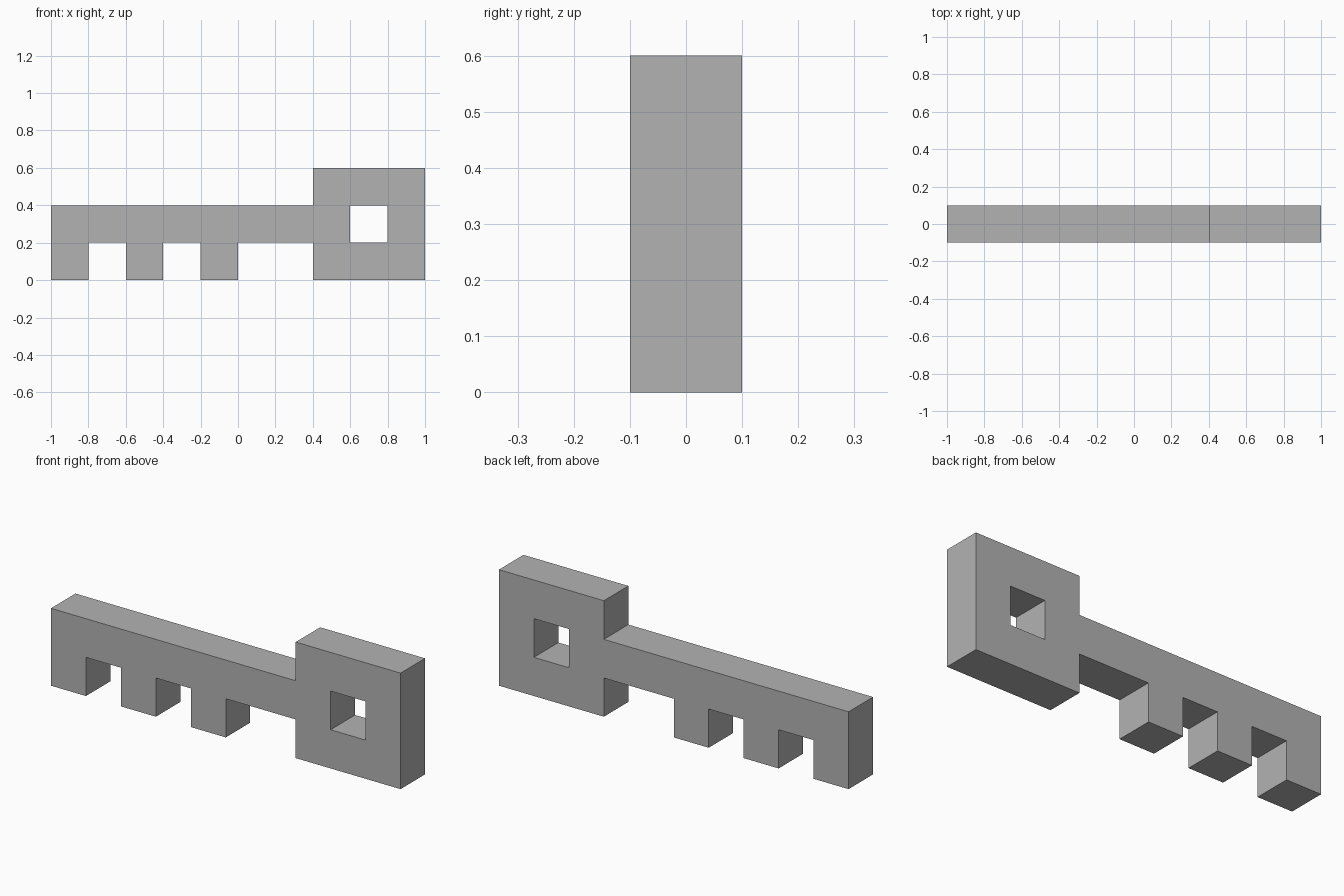
import bpy
import bmesh

default_cube = bpy.data.objects.get("Cube")
if default_cube:
    bpy.data.objects.remove(default_cube, do_unlink=True)

UNIT = 0.2
# Silhouette in square units, top row first: bow with square hole, shaft, three teeth
PROFILE = [
    "       ###",
    "######## #",
    "# # #  ###",
]

# Single flat grey
grey = bpy.data.materials.new("plain grey")
grey.use_nodes = True
colour = (0.45, 0.45, 0.45, 1.0)
grey.diffuse_color = colour
grey.node_tree.nodes["Principled BSDF"].inputs["Base Color"].default_value = colour

bm = bmesh.new()


def add_cell(col, row):
    """One square of the front silhouette."""
    x = (col - len(PROFILE[0]) / 2) * UNIT
    z = (len(PROFILE) - 1 - row) * UNIT
    corners = [(0, 0), (1, 0), (1, 1), (0, 1)]
    bm.faces.new([bm.verts.new((x + i * UNIT, -UNIT / 2, z + k * UNIT))
                  for i, k in corners])


for row, line in enumerate(PROFILE):
    for col, mark in enumerate(line):
        if mark == "#":
            add_cell(col, row)
bmesh.ops.remove_doubles(bm, verts=bm.verts[:], dist=0.001)

# Thicken the silhouette into one closed solid
front = bm.faces[:]
back = bmesh.ops.extrude_face_region(bm, geom=front, use_keep_orig=True)
back_verts = [g for g in back["geom"] if isinstance(g, bmesh.types.BMVert)]
bmesh.ops.translate(bm, verts=back_verts, vec=(0, UNIT, 0))

# Merge coplanar squares into large flat faces
bmesh.ops.recalc_face_normals(bm, faces=bm.faces[:])
bmesh.ops.dissolve_limit(bm, angle_limit=0.01, verts=bm.verts[:], edges=bm.edges[:])

mesh = bpy.data.meshes.new("key")
bm.to_mesh(mesh)
bm.free()
mesh.materials.append(grey)
key = bpy.data.objects.new("key", mesh)
bpy.context.collection.objects.link(key)
